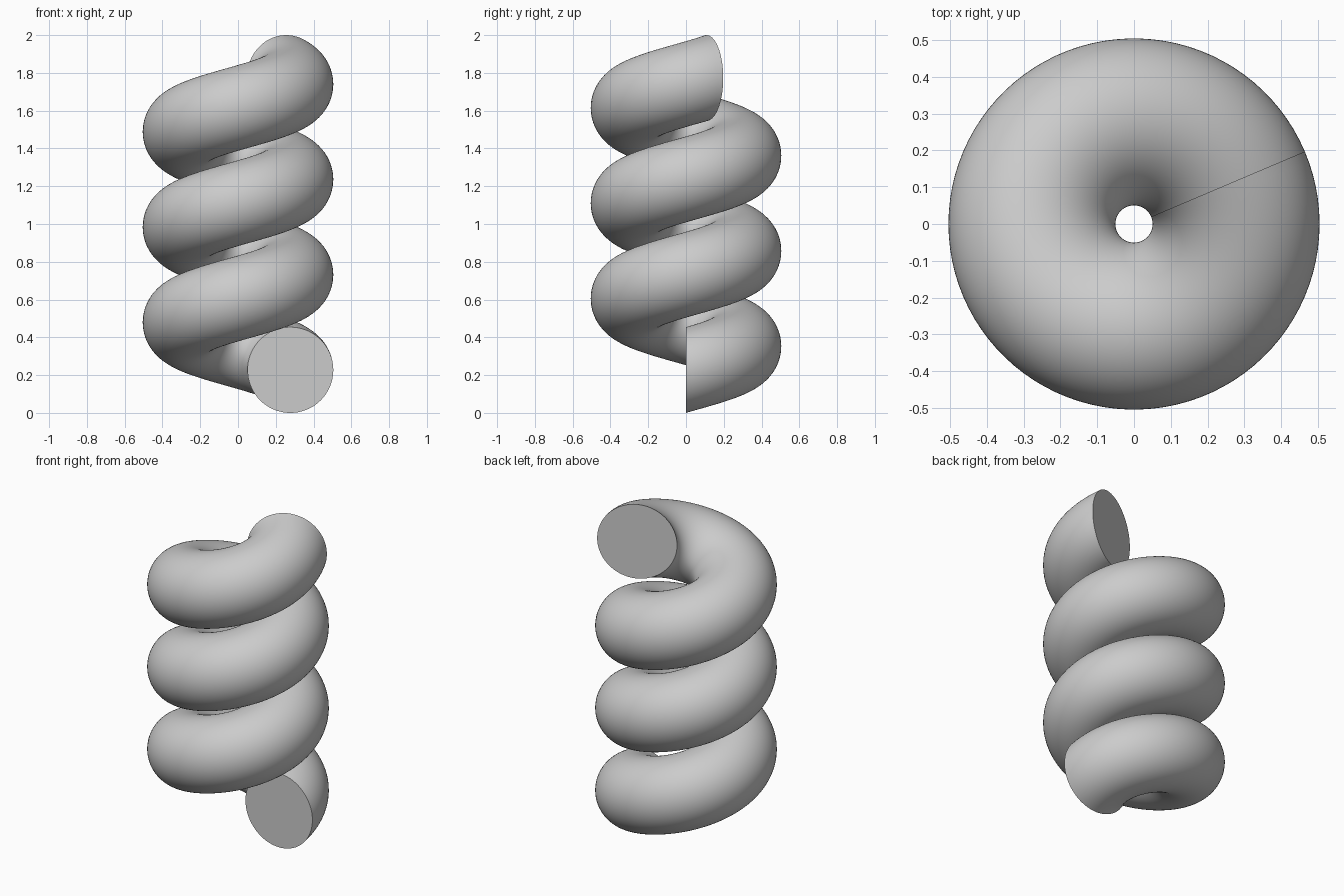
import bpy, bmesh
from math import sin, cos, pi, radians

cube = bpy.data.objects.get("Cube")
if cube:
    bpy.data.objects.remove(cube, do_unlink=True)

SWEEP = radians(1103)              # just over three turns
UNIT = 2 / (1.8 + 2 * SWEEP / (2 * pi))
COIL_R, TUBE_R, PITCH = 1.1 * UNIT, 0.9 * UNIT, 2 * UNIT
STEPS, SIDES = 288, 72

# Plain grey material
grey = bpy.data.materials.new("plain_grey")
grey.use_nodes = True
colour = (0.6, 0.6, 0.6, 1)
grey.diffuse_color = colour
grey.node_tree.nodes["Principled BSDF"].inputs["Base Color"].default_value = colour

# Coil: an upright circle swept around z while rising
bm = bmesh.new()
rings = []
for i in range(STEPS + 1):
    a = SWEEP * i / STEPS
    height = TUBE_R + PITCH * a / (2 * pi)
    ring = []
    for j in range(SIDES):
        t = 2 * pi * j / SIDES
        d = COIL_R + TUBE_R * cos(t)
        ring.append(bm.verts.new((d * cos(a), d * sin(a), height + TUBE_R * sin(t))))
    rings.append(ring)
for low, high in zip(rings, rings[1:]):
    for j in range(SIDES):
        k = (j + 1) % SIDES
        bm.faces.new((low[j], low[k], high[k], high[j]))

# Flat end caps
bm.faces.new(rings[0])
bm.faces.new(rings[-1])
bmesh.ops.recalc_face_normals(bm, faces=bm.faces)

mesh = bpy.data.meshes.new("coil")
bm.to_mesh(mesh)
bm.free()
mesh.materials.append(grey)
coil = bpy.data.objects.new("coil", mesh)
bpy.context.collection.objects.link(coil)

# Smooth tube with crisp cap edges
bpy.ops.object.select_all(action='DESELECT')
coil.select_set(True)
bpy.context.view_layer.objects.active = coil
bpy.ops.object.shade_smooth_by_angle(angle=radians(35))
